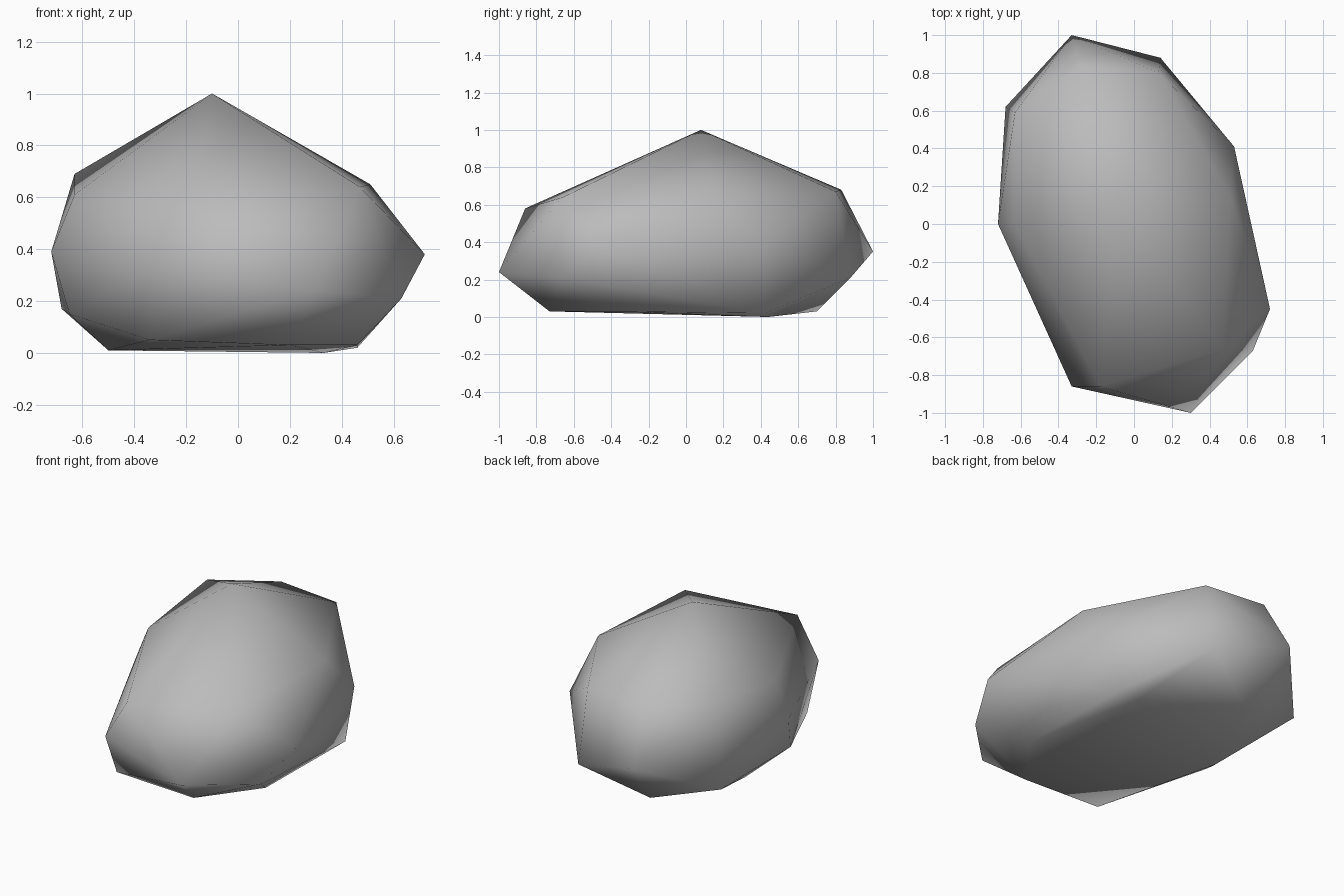
import bpy
import bmesh
from mathutils import Vector

# Remove the default object
default_object = bpy.data.objects.get("Cube")
if default_object:
    bpy.data.objects.remove(default_object, do_unlink=True)


def make_material(name, color):
    """Create one flat colour for viewport and render."""
    material = bpy.data.materials.new(name)
    material.use_nodes = True
    material.diffuse_color = color
    shader = material.node_tree.nodes["Principled BSDF"]
    shader.inputs["Base Color"].default_value = color
    shader.inputs["Roughness"].default_value = 0.9
    return material


def make_hull(name, corner_groups, material):
    """Wrap a faceted stone skin around groups of corner points."""
    mesh = bpy.data.meshes.new(name)
    stone = bpy.data.objects.new(name, mesh)
    bpy.context.collection.objects.link(stone)
    bm = bmesh.new()
    for group in corner_groups:
        for corner in group:
            bm.verts.new(Vector(corner))
    bmesh.ops.convex_hull(bm, input=list(bm.verts))
    # Drop any corners swallowed by the hull
    loose = [vert for vert in bm.verts if not vert.link_faces]
    bmesh.ops.delete(bm, geom=loose, context="VERTS")
    bmesh.ops.recalc_face_normals(bm, faces=list(bm.faces))
    for face in bm.faces:
        face.smooth = True
    bm.to_mesh(mesh)
    bm.free()
    mesh.materials.append(material)
    return stone


# Peak
peak = [(-.1, .08, 1)]

# Shoulder corners below the peak
shoulder = [
    (.47, -.66, .64),
    (.51, .15, .65),
    (.13, .8, .67),
    (-.28, .83, .68),
    (-.63, .59, .69),
    (-.63, 0, .61),
    (-.18, -.86, .58),
]

# Widest corners around the waist
waist = [
    (.3, -1, .24),
    (.72, -.45, .38),
    (.53, .41, .39),
    (-.33, 1, .35),
    (-.72, 0, .39),
    (-.33, -.86, .33),
]

# Undercut corners between waist and base
undercut = [
    (.63, -.67, .21),
    (.14, .88, .21),
    (-.68, .62, .17),
    (-.65, -.12, .15),
]

# Base corners
base = [
    (.2, -.73, .03),
    (.46, -.38, .03),
    (.46, .42, .02),
    (.33, .44, 0),
    (-.24, .7, .03),
    (-.5, .13, .01),
    (-.34, -.73, .05),
]

stone_grey = make_material("stone grey", (.5, .5, .5, 1))
make_hull("rock", [peak, shoulder, waist, undercut, base], stone_grey)
